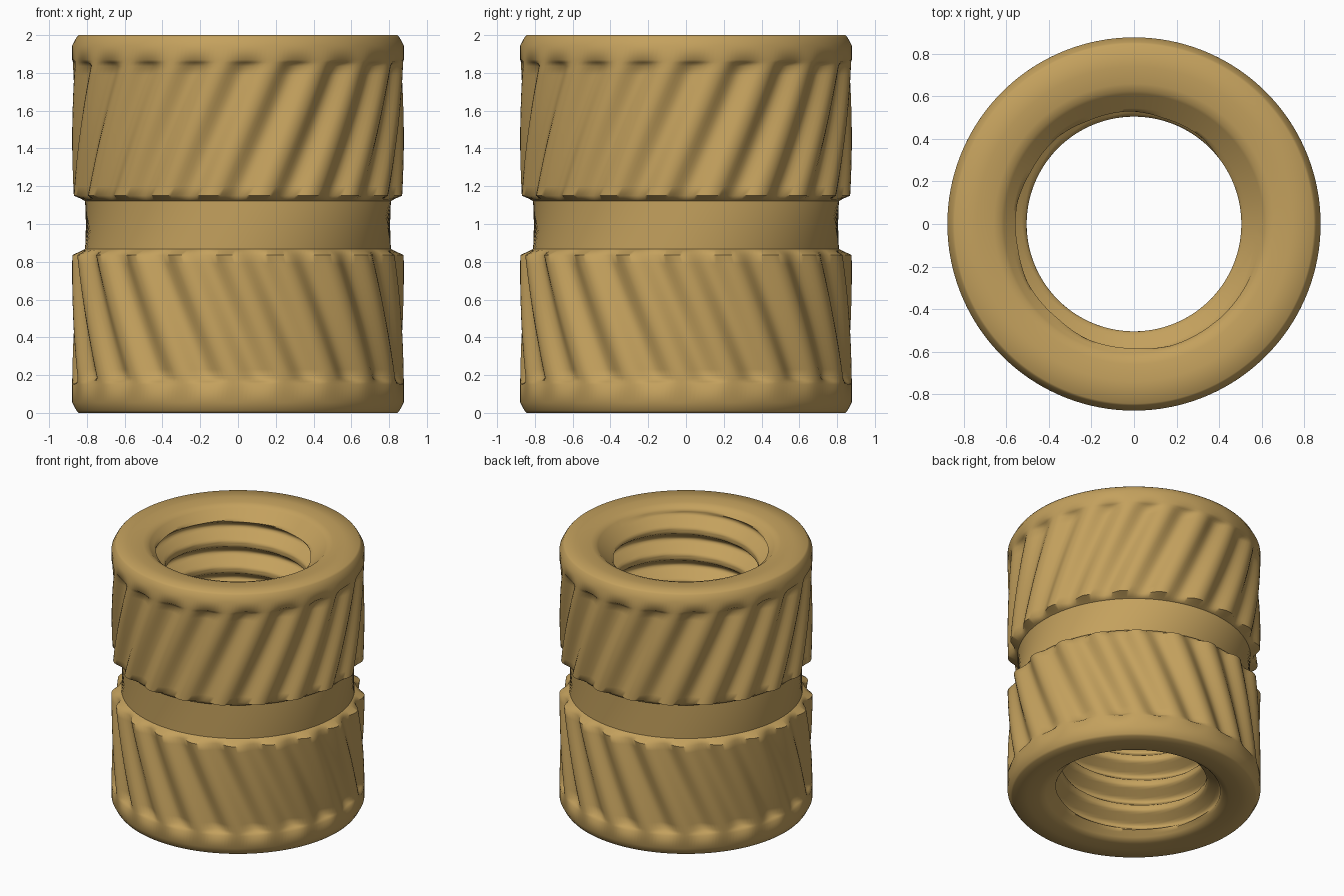
import bpy, bmesh, math

if "Cube" in bpy.data.objects:
    bpy.data.objects.remove(bpy.data.objects["Cube"])

SEG, TEETH = 240, 20          # columns around, knurl teeth
OUTER, NECK = 0.878, 0.81     # body and waist radii
PITCH, MINOR, MAJOR = 0.2, 0.505, 0.6

brass = bpy.data.materials.new("brass")
brass.diffuse_color = (0.55, 0.355, 0.11, 1)
brass.use_nodes = True
brass.node_tree.nodes["Principled BSDF"].inputs["Base Color"].default_value = brass.diffuse_color


def lerp_steps(a, b, n):
    return [a + (b - a) * i / n for i in range(n + 1)]


def groove(col):
    """Rounded knurl groove, 0 on the tooth and 1 at the groove bottom."""
    u = (col * TEETH / SEG + 0.5) % 1 - 0.5
    return 0.5 + 0.5 * math.cos(math.pi * min(1, abs(u) / 0.47))


def thread(z, a):
    """Right-hand thread radius, opened by a countersink at both ends."""
    u = (z / PITCH - (a - 0.75 * math.pi) / (2 * math.pi)) % 1
    t = min(1, max(0, (abs(u - 0.5) * 2 - 0.22) / 0.66))
    sink = 0.625 - 1.1 * (min(z, 2 - z) - 0.015)
    return max(MINOR + (MAJOR - MINOR) * t, sink)


bm = bmesh.new()
rings = []


def ring(z, radius, twist=0.0):
    vs = []
    for j in range(SEG):
        a = twist + 2 * math.pi * j / SEG
        r = radius(j, a)
        vs.append(bm.verts.new((r * math.sin(a), -r * math.cos(a), z)))
    rings.append(vs)


def plain(r, z, twist):
    ring(z, lambda j, a: r, twist)


def knurl(z, r, depth, twist):
    ring(z, lambda j, a: min(r, OUTER - depth * groove(j)), twist)


# bottom lip and chamfer
low = 0.13
for r, z in ((0.66, 0.004), (0.74, 0), (0.845, 0), (0.855, 0.012), (OUTER, 0.055), (OUTER, 0.15)):
    plain(r, z, low)

# lower knurl, leaning left as it rises
knurl(0.165, OUTER, 0.02, low)
for z in lerp_steps(0.185, 0.835, 14):
    knurl(z, OUTER, 0.045, low - 0.5 * (z - 0.17))
top_low = low - 0.333
knurl(0.862, NECK + 0.012, 0.045, top_low)
plain(NECK, 0.868, top_low)

# waist
up = 0.0
plain(NECK, 1.122, up)

# upper knurl, leaning right as it rises
knurl(1.128, NECK + 0.012, 0.045, up)
for z in lerp_steps(1.15, 1.835, 14):
    knurl(z, OUTER, 0.045, up + 0.52 * (z - 1.15))
high = up + 0.36
knurl(1.855, OUTER, 0.02, high)

# top lip and chamfer
for r, z in ((OUTER, 1.87), (OUTER, 1.945), (0.855, 1.988), (0.845, 2), (0.74, 2), (0.66, 1.996)):
    plain(r, z, high)

# threaded bore, from top to bottom
for i, z in enumerate(lerp_steps(1.985, 0.015, 160)):
    ring(z, lambda j, a: thread(z, a), high + (low - high) * i / 160)

# join the rings into one closed shell
for k, lower in enumerate(rings):
    upper = rings[(k + 1) % len(rings)]
    for j in range(SEG):
        n = (j + 1) % SEG
        bm.faces.new((lower[j], lower[n], upper[n], upper[j]))
bmesh.ops.recalc_face_normals(bm, faces=bm.faces)

mesh = bpy.data.meshes.new("threaded_insert")
bm.to_mesh(mesh)
bm.free()
mesh.materials.append(brass)
body = bpy.data.objects.new("threaded_insert", mesh)
bpy.context.collection.objects.link(body)
bpy.context.view_layer.objects.active = body
body.select_set(True)
bpy.ops.object.shade_smooth_by_angle(angle=math.radians(58))
